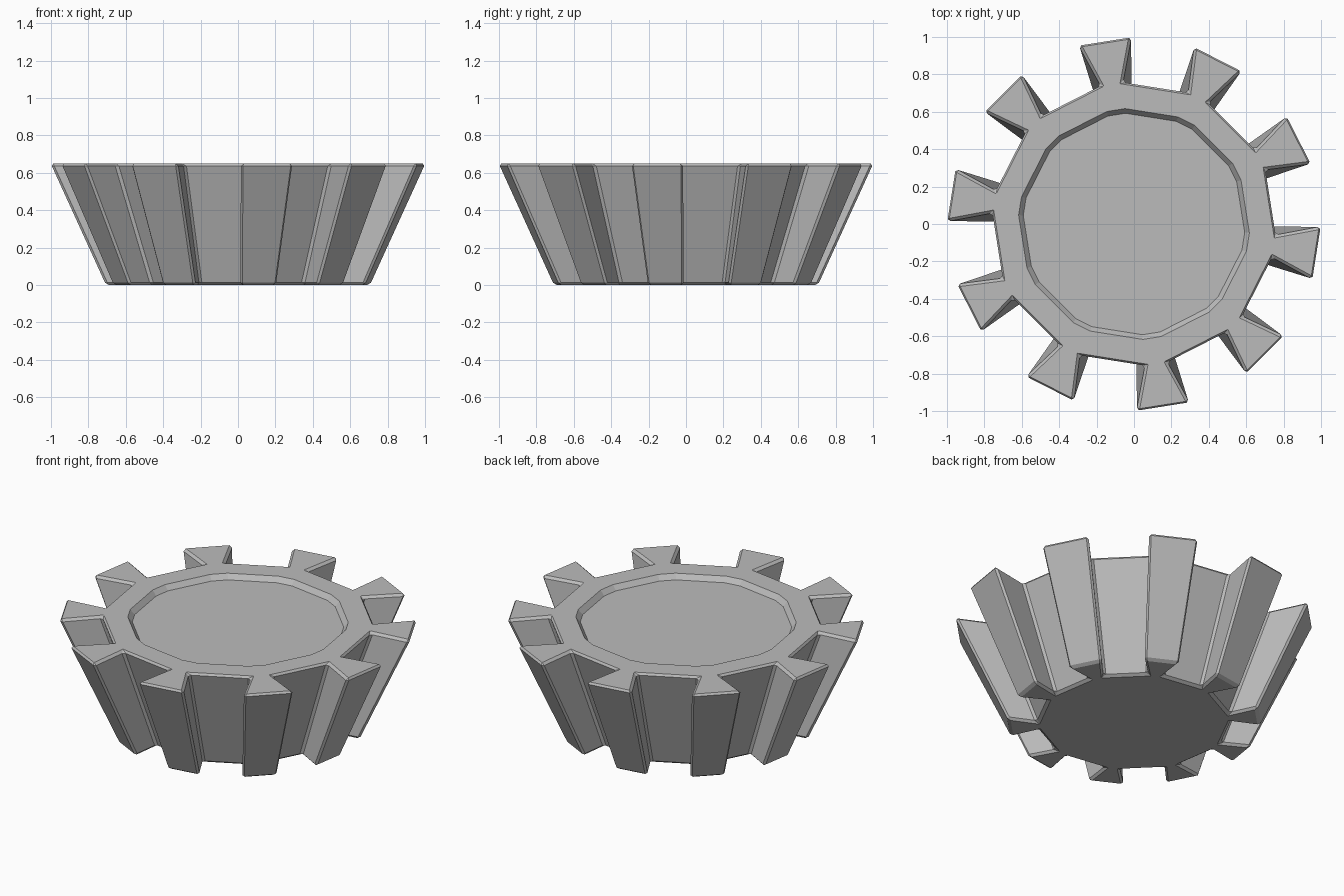
import bpy, bmesh
from math import cos, sin, radians

cube = bpy.data.objects.get("Cube")
if cube:
    bpy.data.objects.remove(cube, do_unlink=True)

HEIGHT = 0.65
TEETH = 10
PHASE = -9          # direction of the first tooth, degrees
TAPER = 0.705       # bottom size relative to the top
ROOT, TIP = 0.764, 1.004
ROOT_HALF, TIP_HALF = 4.6, 8.25   # half widths of a tooth, degrees

grey = bpy.data.materials.new("plain grey")
grey.use_nodes = True
grey.diffuse_color = (0.5, 0.5, 0.5, 1)
grey.node_tree.nodes["Principled BSDF"].inputs["Base Color"].default_value = (0.5, 0.5, 0.5, 1)


def ring(bm, corners, scale, z):
    """Repeat the (radius, angle) corners once per tooth as a loop of vertices."""
    verts = []
    for i in range(TEETH):
        for r, a in corners:
            t = radians(PHASE + i * 360 / TEETH + a)
            verts.append(bm.verts.new((r * scale * cos(t), r * scale * sin(t), z)))
    return verts


def bridge(bm, low, high):
    """Join two loops with a band of quads."""
    n = len(low)
    return [bm.faces.new((low[i], low[(i + 1) % n], high[(i + 1) % n], high[i]))
            for i in range(n)]


tooth = [(ROOT, -ROOT_HALF), (TIP, -TIP_HALF), (TIP, TIP_HALF), (ROOT, ROOT_HALF)]
root = [(ROOT, -ROOT_HALF), (ROOT, ROOT_HALF)]

bm = bmesh.new()
bottom = ring(bm, tooth, TAPER, 0)
top = ring(bm, tooth, 1, HEIGHT)
rim = ring(bm, root, 0.81, HEIGHT)
floor = ring(bm, root, 0.777, HEIGHT - 0.03)

# Tapered toothed wall, underside and shallow top recess
bridge(bm, bottom, top)
bm.faces.new(bottom[::-1])
bridge(bm, rim, floor)
bm.faces.new(floor)

# Flat top: one face per tooth and one per gap
for i in range(TEETH):
    j = (i + 1) % TEETH
    a, b, c, d = top[4 * i:4 * i + 4]
    bm.faces.new((a, b, c, d, rim[2 * i + 1], rim[2 * i]))
    bm.faces.new((d, top[4 * j], rim[2 * j], rim[2 * i + 1]))

# Narrow chamfer on the outer edges
bm.normal_update()
recess = set(rim) | set(floor)
edges = [e for e in bm.edges
         if not recess & set(e.verts) and e.calc_face_angle(0) > radians(20)]
bmesh.ops.bevel(bm, geom=edges, offset=0.014, offset_type='OFFSET',
                segments=1, affect='EDGES', clamp_overlap=True)
bmesh.ops.recalc_face_normals(bm, faces=bm.faces[:])

mesh = bpy.data.meshes.new("toothed_dish")
bm.to_mesh(mesh)
bm.free()
mesh.materials.append(grey)
dish = bpy.data.objects.new("toothed_dish", mesh)
bpy.context.collection.objects.link(dish)
